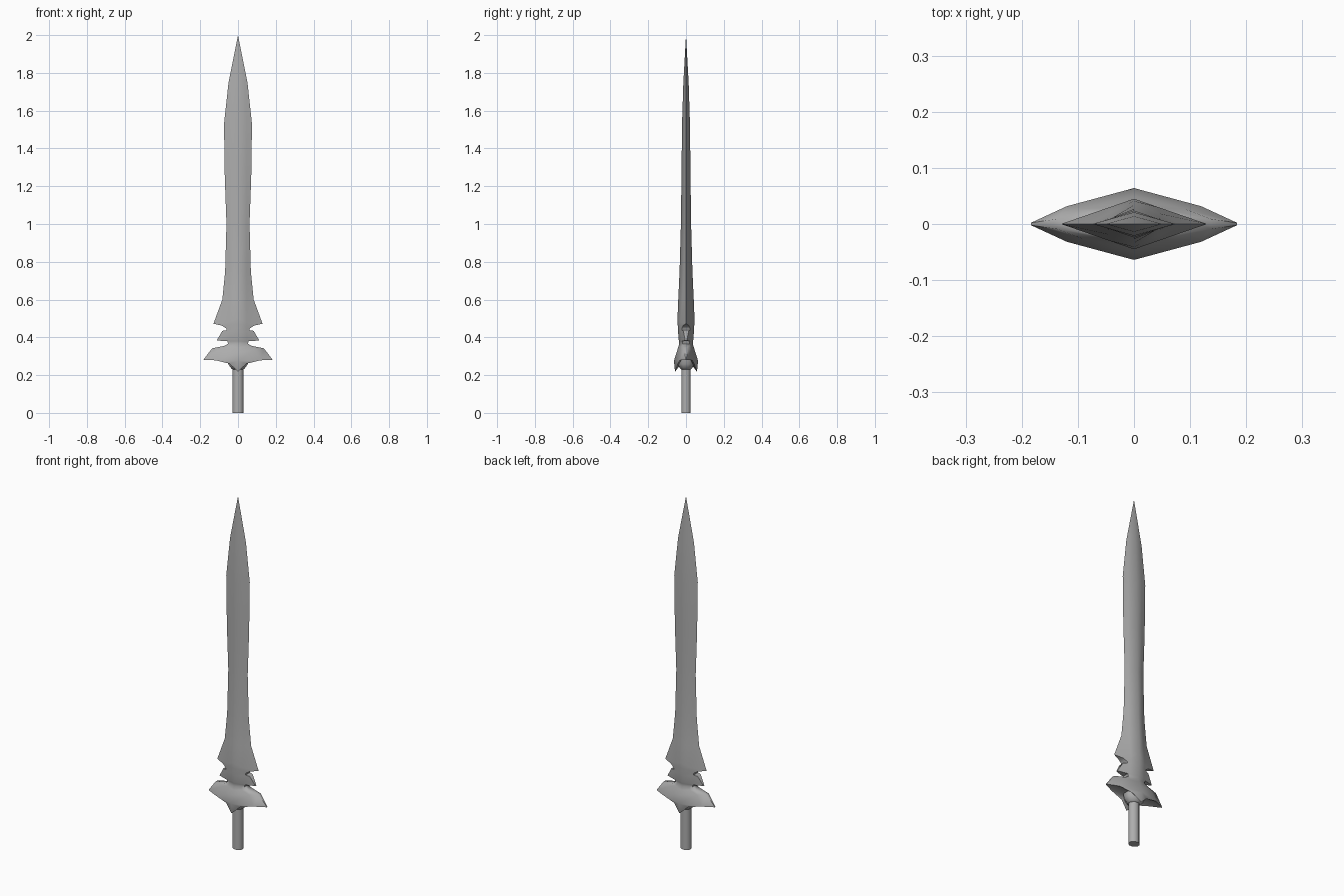
import bpy, bmesh, math

if "Cube" in bpy.data.objects:
    bpy.data.objects.remove(bpy.data.objects["Cube"])

steel = bpy.data.materials.new("dark_steel")
steel.diffuse_color = (0.42, 0.42, 0.42, 1)
steel.use_nodes = True
steel.node_tree.nodes["Principled BSDF"].inputs["Base Color"].default_value = steel.diffuse_color


def finish(bm, name, angle):
    bmesh.ops.remove_doubles(bm, verts=bm.verts, dist=0.0003)
    bmesh.ops.recalc_face_normals(bm, faces=bm.faces)
    me = bpy.data.meshes.new(name)
    bm.to_mesh(me)
    bm.free()
    me.materials.append(steel)
    ob = bpy.data.objects.new(name, me)
    bpy.context.collection.objects.link(ob)
    bpy.ops.object.select_all(action='DESELECT')
    ob.select_set(True)
    bpy.context.view_layer.objects.active = ob
    bpy.ops.object.shade_smooth_by_angle(angle=math.radians(angle))
    return ob


def skin(name, rings, angle=60):
    """Join rings of points into a closed, capped surface."""
    bm = bmesh.new()
    rows = [[bm.verts.new(p) for p in ring] for ring in rings]
    n = len(rows[0])
    for a, b in zip(rows, rows[1:]):
        for i in range(n):
            j = (i + 1) % n
            bm.faces.new((a[i], a[j], b[j], b[i]))
    bm.faces.new(rows[0])
    bm.faces.new(rows[-1])
    return finish(bm, name, angle)


def diamond(w, ze, e, r, zr, bulge=0):
    """Section: half width, edge height, edge half thickness, ridge depth, ridge height."""
    m = 0.65 * w if bulge else min(0.045, 0.75 * w)
    my = e + (r - e) * (1 - m / w) + bulge if w else 0
    quarter = [(0, r, zr), (m, my, ze + (zr - ze) * 0.3), (w, e, ze)]
    right = quarter + [(x, -y, z) for x, y, z in reversed(quarter)]
    left = [(-x, y, z) for x, y, z in reversed(right[1:-1])]
    return right + left


def prism(rx, ry, z, sides=8):
    steps = [2 * math.pi * (i + 0.5) / sides for i in range(sides)]
    return [(rx * math.cos(a), ry * math.sin(a), z) for a in steps]


# Blade with barbed lower corners and the small spikes beneath them
blade = [
    (0, 2.0, 0, 0, 2.0),
    (0.05, 1.75, 0, 0.014, 1.75),
    (0.074, 1.53, 0, 0.021, 1.53),
    (0.07, 1.25, 0, 0.024, 1.25),
    (0.061, 1.0, 0, 0.027, 1.0),
    (0.068, 0.75, 0, 0.034, 0.75),
    (0.083, 0.6, 0, 0.041, 0.6),
    (0.13, 0.472, 0, 0.045, 0.5),
    (0.085, 0.462, 0.015, 0.044, 0.47),
    (0.062, 0.447, 0.022, 0.043, 0.45),
    (0.062, 0.438, 0.021, 0.043, 0.44),
    (0.083, 0.434, 0.014, 0.042, 0.43),
    (0.113, 0.383, 0.004, 0.039, 0.39),
    (0.057, 0.38, 0.02, 0.037, 0.38),
]

# Winged guard with a pointed ridge hanging over the grip, front and back
guard = [
    (0.052, 0.366, 0.018, 0.036, 0.366),
    (0.075, 0.354, 0.018, 0.042, 0.345),
    (0.137, 0.342, 0.009, 0.05, 0.32, 0.004),
    (0.184, 0.28, 0.002, 0.064, 0.275, 0.008),
    (0.06, 0.279, 0.038, 0.058, 0.218),
    (0.045, 0.285, 0.02, 0.034, 0.25),
]
skin("blade_and_guard", [diamond(*row) for row in blade + guard])

# Collar under the guard
skin("collar", [prism(0.058, 0.05, 0.3), prism(0.056, 0.047, 0.258),
                prism(0.038, 0.034, 0.235), prism(0.03, 0.026, 0.23)])

# Eight sided grip
skin("grip", [prism(0.031, 0.027, 0.3), prism(0.031, 0.027, 0.0)])
